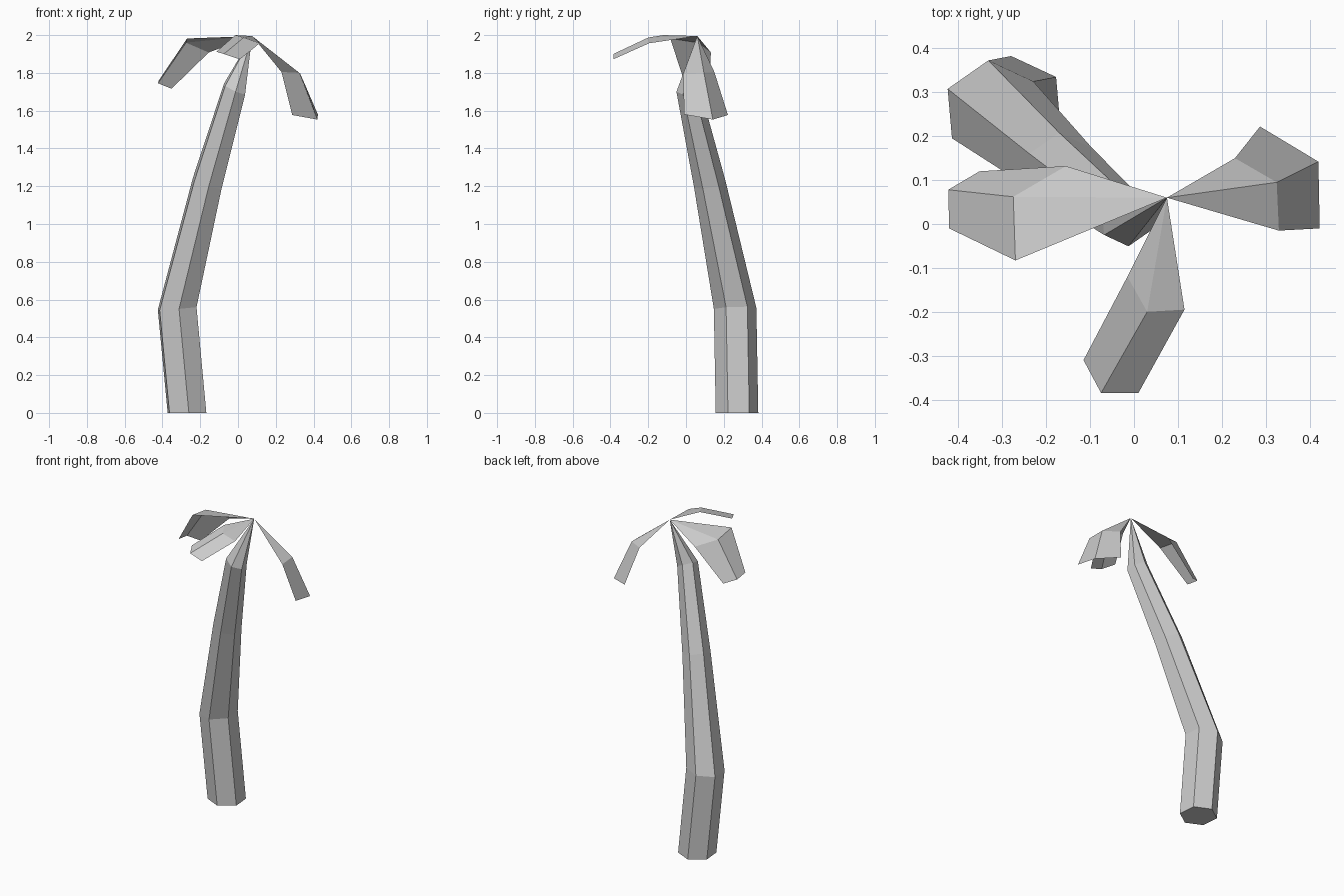
import bpy
from math import cos, sin, radians

if "Cube" in bpy.data.objects:
    bpy.data.objects.remove(bpy.data.objects["Cube"])

APEX = (0.075, 0.06, 1.995)


def make_object(name, verts, faces):
    mesh = bpy.data.meshes.new(name)
    mesh.from_pydata(verts, [], faces)
    mesh.update()
    obj = bpy.data.objects.new(name, mesh)
    bpy.context.collection.objects.link(obj)
    return obj


def trunk(rings, sides=6, turn=35):
    """Loft tilted hexagon rings (x, y, z, radius, x slope, y slope) up to the apex."""
    verts, faces = [], [tuple(reversed(range(sides)))]
    for x, y, z, r, kx, ky in rings:
        for i in range(sides):
            a = radians(turn + 360 * i / sides)
            dx, dy = r * cos(a), r * sin(a)
            verts.append((x + dx, y + dy, z + kx * dx + ky * dy))
    top = len(verts)
    verts.append(APEX)
    for k in range(len(rings)):
        for i in range(sides):
            a, b = k * sides + i, k * sides + (i + 1) % sides
            if k < len(rings) - 1:
                faces.append((a, b, b + sides, a + sides))
            else:
                faces.append((a, b, top))
    return make_object("trunk", verts, faces)


def leaf(name, middle, tip):
    """Folded sheet: two triangles from the apex, then two quads to the tip.
    Each row runs edge, ridge, edge."""
    verts = [APEX] + middle + tip
    faces = []
    for i in (1, 2):
        faces += [(0, i, i + 1), (i, i + 3, i + 4, i + 1)]
    obj = make_object(name, verts, faces)
    if obj.data.polygons[0].normal.z < 0:
        obj.data.flip_normals()
    return obj


# Bent, tapering trunk
trunk([
    (-0.27, 0.27, 0.0, 0.113, 0, 0),
    (-0.322, 0.26, 0.553, 0.113, 0.08, 0.03),
    (-0.163, 0.125, 1.215, 0.083, -0.32, 0.2),
    (-0.018, 0.01, 1.715, 0.061, -0.45, 0.2),
])

# Three drooping leaves
leaf("front_leaf",
     [(-0.015, -0.12, 2.0), (0.03, -0.2, 1.987), (0.115, -0.195, 1.957)],
     [(-0.115, -0.31, 1.912), (-0.075, -0.385, 1.9), (0.01, -0.385, 1.872)])
leaf("right_leaf",
     [(0.33, -0.015, 1.795), (0.325, 0.095, 1.8), (0.23, 0.15, 1.805)],
     [(0.423, -0.01, 1.58), (0.42, 0.142, 1.553), (0.287, 0.222, 1.577)])
leaf("left_leaf",
     [(-0.155, 0.132, 1.908), (-0.275, 0.062, 1.96), (-0.27, -0.083, 1.982)],
     [(-0.352, 0.12, 1.716), (-0.423, 0.078, 1.745), (-0.421, -0.01, 1.757)])
